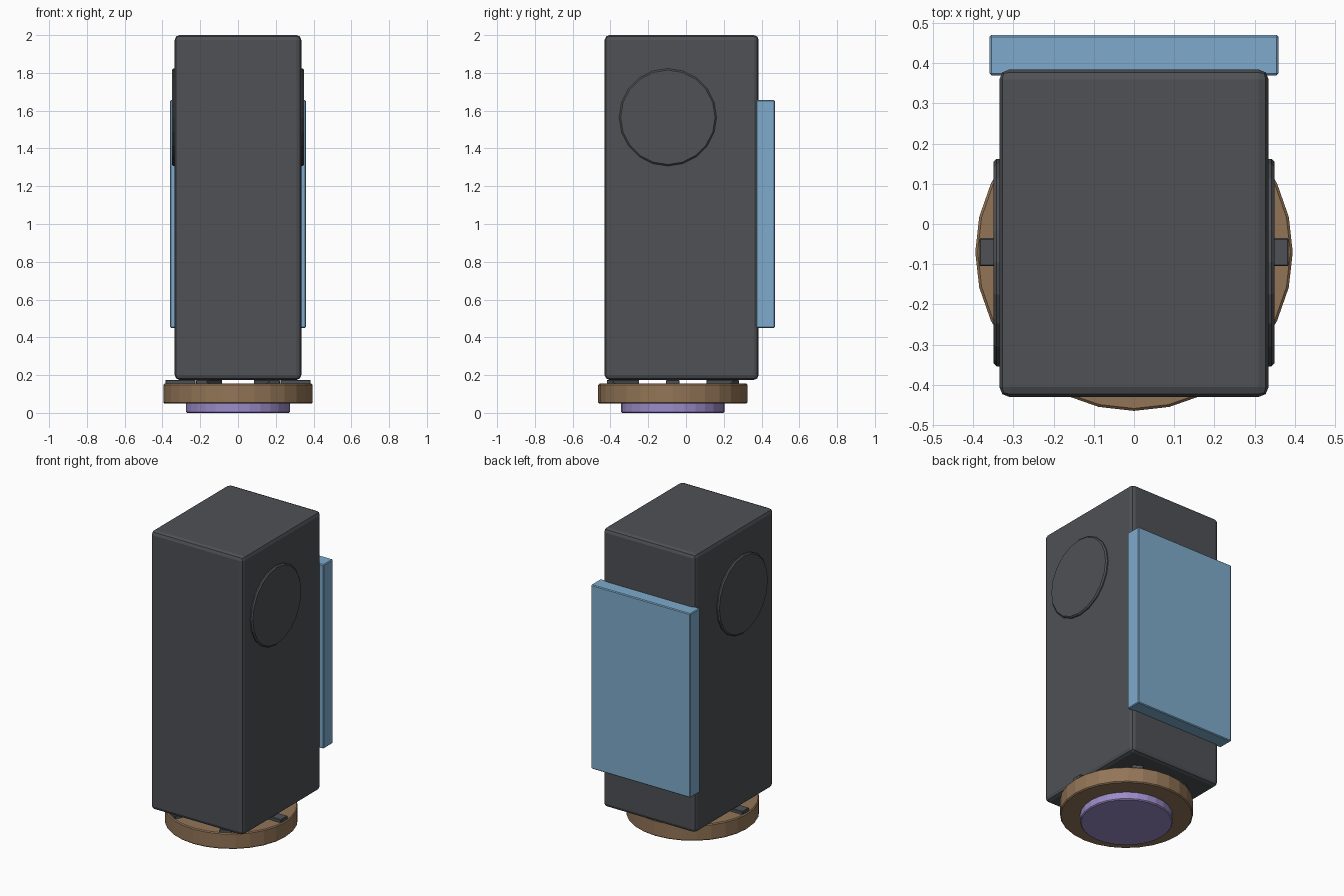
import bpy
from math import pi, cos, sin, radians

cube = bpy.data.objects.get("Cube")
if cube:
    bpy.data.objects.remove(cube, do_unlink=True)


def material(name, rgb):
    m = bpy.data.materials.new(name)
    m.use_nodes = True
    m.diffuse_color = (*rgb, 1)
    m.node_tree.nodes["Principled BSDF"].inputs["Base Color"].default_value = (*rgb, 1)
    return m


grey = material("charcoal grey", (0.077, 0.082, 0.09))
blue = material("sky blue", (0.21, 0.41, 0.61))
brown = material("tan brown", (0.29, 0.178, 0.095))
purple = material("soft purple", (0.33, 0.26, 0.58))


def finish(name, mat, bevel, segments):
    ob = bpy.context.object
    ob.name = name
    ob.data.materials.append(mat)
    bpy.ops.object.transform_apply(location=False, rotation=True, scale=True)
    mod = ob.modifiers.new("soft edges", "BEVEL")
    mod.width = bevel
    mod.segments = segments
    mod.limit_method = "ANGLE"
    mod.angle_limit = radians(40)
    return ob


def box(name, mat, centre, size, bevel, segments=1, turn=0):
    bpy.ops.mesh.primitive_cube_add(size=1, location=centre, rotation=(0, 0, turn))
    bpy.context.object.scale = size
    return finish(name, mat, bevel, segments)


def disc(name, mat, centre, radius, depth, sides, bevel, rotation=(0, 0, 0)):
    bpy.ops.mesh.primitive_cylinder_add(vertices=sides, radius=radius, depth=depth,
                                        location=centre, rotation=rotation)
    return finish(name, mat, bevel, 1)


# Tall body and the panel on its back
box("body", grey, (0, -0.023, 1.0875), (0.67, 0.815, 1.825), 0.025, 2)
box("back_panel", blue, (0, 0.42, 1.053), (0.72, 0.1, 1.205), 0.005)

# Round cap on each side
for side, x in (("left", 1), ("right", -1)):
    disc(side + "_side_cap", grey, (x * 0.325, -0.096, 1.565), 0.258, 0.05, 20,
         0.008, (pi / 2, 0, pi / 2))

# Round foot with a smaller disc below
AXIS_Y = -0.07
disc("foot_ring", brown, (0, AXIS_Y, 0.102), 0.395, 0.105, 28, 0.006)
disc("foot_pad", purple, (0, AXIS_Y, 0.035), 0.275, 0.07, 28, 0.006)

# Six radial tabs between foot and body
for i in range(6):
    a = i * pi / 3
    box(f"foot_tab_{i + 1}", grey,
        (0.305 * cos(a), AXIS_Y + 0.305 * sin(a), 0.155),
        (0.16, 0.07, 0.04), 0.003, 1, a)
